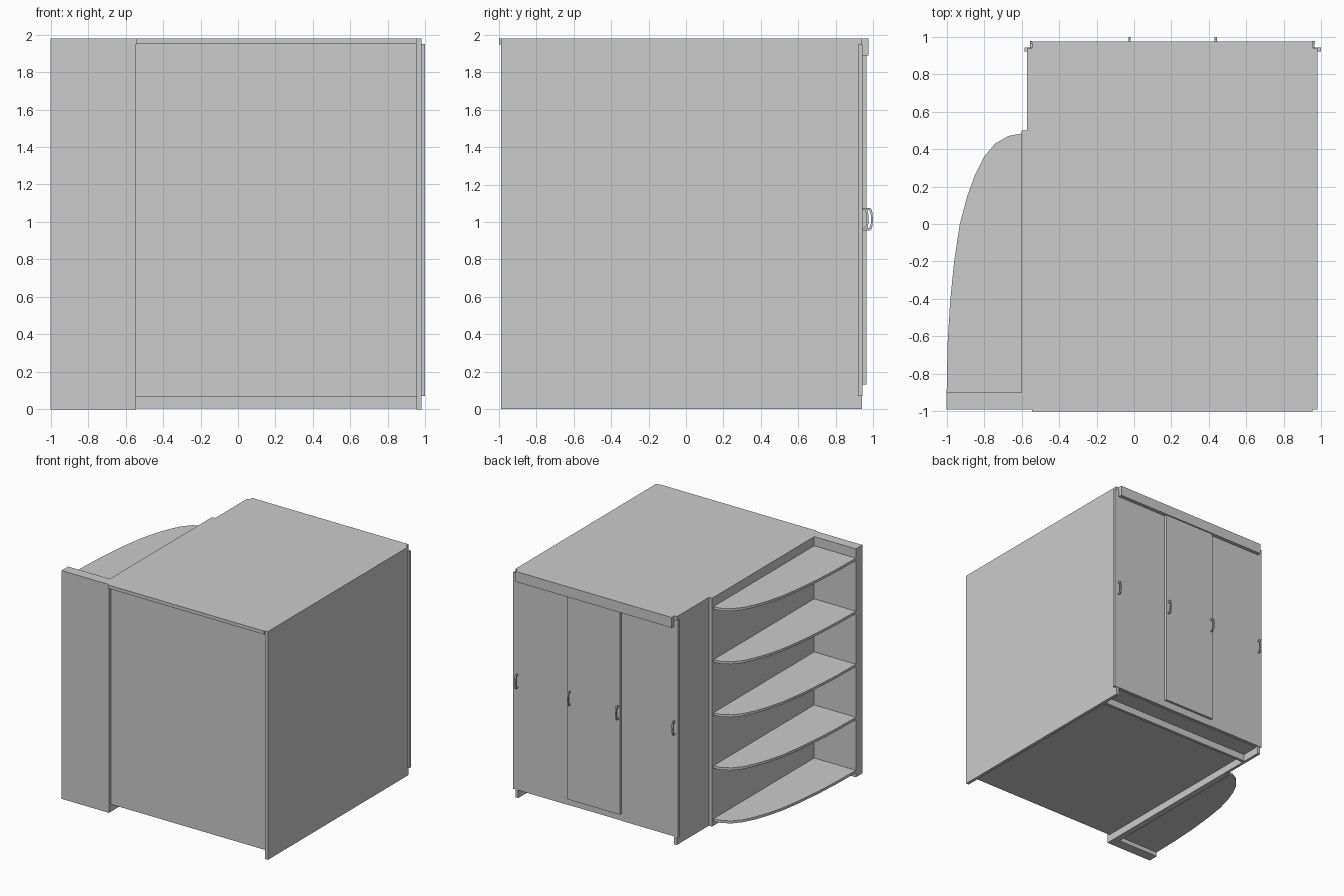
import bpy, bmesh, math

if "Cube" in bpy.data.objects:
    bpy.data.objects.remove(bpy.data.objects["Cube"])


def prism(name, pts, place, a, b):
    """Extrude a 2D outline between a and b; place maps (u, v, w) to xyz."""
    bm = bmesh.new()
    low = [bm.verts.new(place(u, v, a)) for u, v in pts]
    high = [bm.verts.new(place(u, v, b)) for u, v in pts]
    bm.faces.new(low)
    bm.faces.new(high)
    n = len(pts)
    for i in range(n):
        j = (i + 1) % n
        bm.faces.new((low[i], low[j], high[j], high[i]))
    bmesh.ops.recalc_face_normals(bm, faces=bm.faces)
    mesh = bpy.data.meshes.new(name)
    bm.to_mesh(mesh)
    bm.free()
    ob = bpy.data.objects.new(name, mesh)
    bpy.context.collection.objects.link(ob)
    return ob


def box(name, x0, x1, y0, y1, z0, z1):
    return prism(name, [(x0, y0), (x1, y0), (x1, y1), (x0, y1)],
                 lambda u, v, w: (u, v, w), z0, z1)


# Cabinet carcass
box("right_side", 0.952, 0.98, -0.99, 0.94, 0, 1.98)
box("left_side", -0.57, -0.545, -0.985, 0.94, 0, 1.98)
box("top_panel", -0.545, 0.952, -1.0, 0.94, 1.95, 1.98)
box("bottom_panel", -0.545, 0.952, -0.965, 0.92, 0.065, 0.09)
box("back_panel", -0.545, 0.952, -0.965, -0.95, 0.065, 1.95)
box("plinth", -0.545, 0.952, 0.74, 0.765, 0.005, 0.065)
box("header", -0.545, 0.955, 0.94, 0.975, 1.89, 1.98)

# Doors: two outer ones behind, centre one standing proud
box("outer_door_right", 0.45, 0.998, 0.92, 0.943, 0.07, 1.95)
box("outer_door_left", -0.585, -0.03, 0.92, 0.943, 0.07, 1.95)
box("centre_door_back", -0.03, 0.45, 0.92, 0.94, 0.07, 1.95)
box("centre_door", -0.04, 0.46, 0.943, 0.964, 0.13, 1.92)


# Bowed pull handles
def handle(name, x, y):
    zc, h = 1.015, 0.06
    outer = [(y, -h), (y + 0.022, -h)]
    outer += [(y + 0.022 + 0.013 * math.cos(t), h * math.sin(t))
              for t in [math.radians(a) for a in range(-60, 61, 20)]]
    outer += [(y + 0.022, h), (y, h)]
    inner = [(y, h - 0.012), (y + 0.016, h - 0.012), (y + 0.024, 0.025),
             (y + 0.024, -0.025), (y + 0.016, -h + 0.012), (y, -h + 0.012)]
    prism(name, outer + inner, lambda u, v, w: (w, u, zc + v), x - 0.006, x + 0.006)


for i, (x, y) in enumerate([(-0.55, 0.941), (-0.024, 0.964), (0.437, 0.964), (0.958, 0.941)]):
    handle(f"handle_{i + 1}", x, y)

# Open end unit with curved shelves
box("shelf_unit_side", -0.6, -0.57, -0.99, 0.5, 0, 1.98)
box("shelf_unit_back", -1.0, -0.57, -0.99, -0.9, 0, 1.98)
box("shelf_unit_back_edge", -0.57, -0.545, -0.99, -0.985, 0, 1.98)
outline = [(-0.6, -0.9), (-1.0, -0.9), (-0.995, -0.64), (-0.982, -0.42), (-0.96, -0.2),
           (-0.93, 0.0), (-0.89, 0.15), (-0.85, 0.26), (-0.8, 0.36), (-0.74, 0.43),
           (-0.67, 0.47), (-0.6, 0.483)]
for i in range(5):
    top = 0.06 + 0.46 * i
    prism(f"curved_shelf_{i + 1}", outline, lambda u, v, w: (u, v, w), top - 0.022, top)
